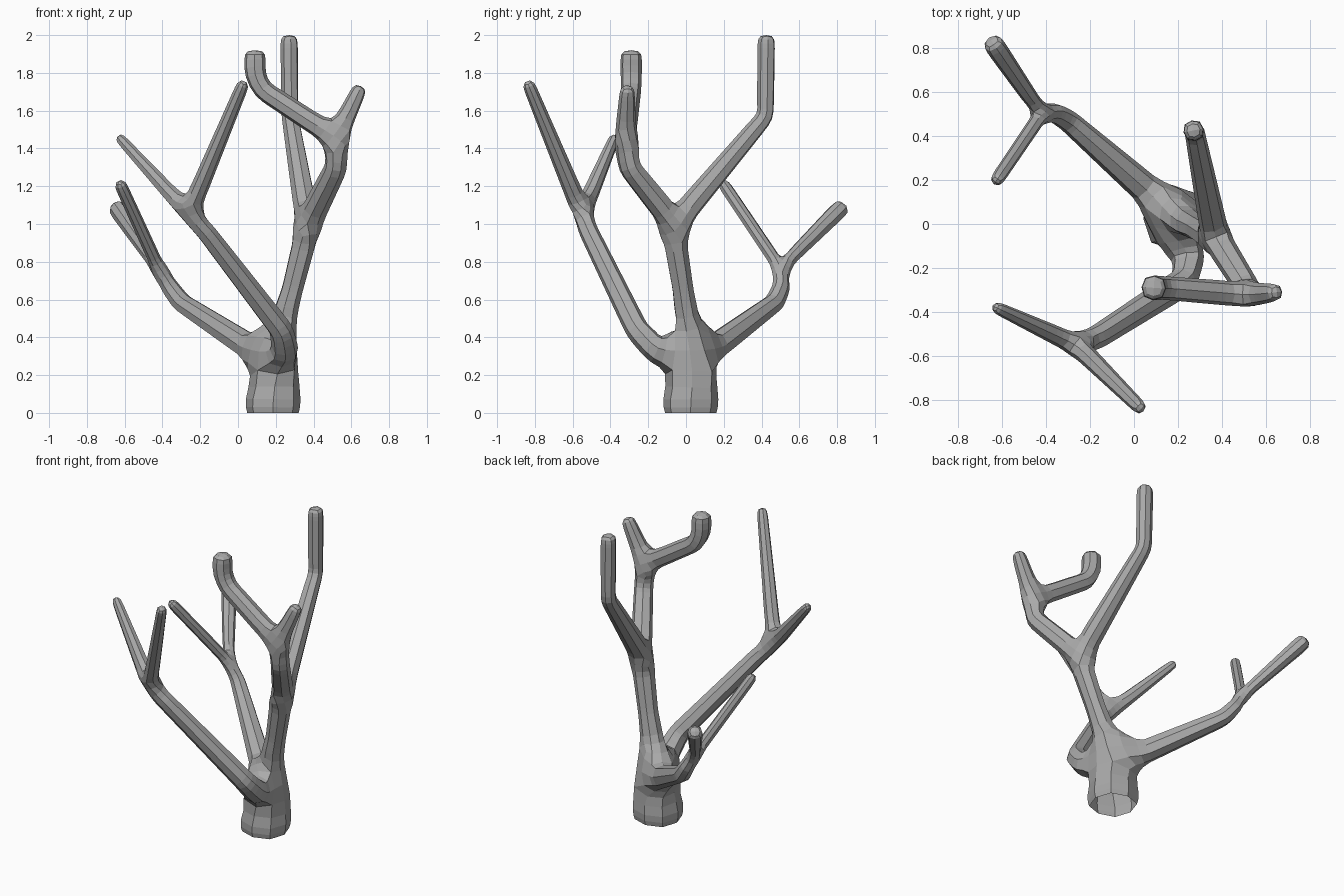
import bpy
import bmesh
from mathutils import Vector

default_cube = bpy.data.objects.get("Cube")
if default_cube:
    bpy.data.objects.remove(default_cube)

STEP = 0.15      # spacing of rings along a branch
TIP = 0.045      # length of the rounded end
TAPER = 0.82     # how far a tip narrows at its end

verts, radii, edges = [], [], []


def add_node(point, previous=None):
    """Add one (x, y, z, radius) skeleton node and link it to the previous one."""
    verts.append(Vector(point[:3]))
    radii.append(point[3])
    if previous is not None:
        edges.append((previous, len(verts) - 1))
    return len(verts) - 1


def grow(start, points, tip=False):
    """Grow a branch from a node through the points; return its last node."""
    last = start
    for i, point in enumerate(points):
        a = Vector((*verts[last], radii[last]))
        b = Vector(point)
        length = (b - a).to_3d().length
        count = max(1, round(length / STEP))
        stops = [k / count for k in range(1, count + 1)]
        if tip and i == len(points) - 1:
            stops.insert(-1, 1 - TIP / length)
        for t in stops:
            last = add_node(a.lerp(b, t), last)
    if tip:
        radii[last] *= TAPER
    return last


# Trunk
root = add_node((0.185, 0.025, 0, 0.136))
crown = grow(root, [(0.185, 0.025, 0.06, 0.15), (0.188, 0.025, 0.2, 0.133),
                    (0.182, 0.025, 0.33, 0.115)])

# Front branch with two twigs
front_fork = grow(crown, [(0.25, -0.16, 0.332, 0.073), (0.23, -0.26, 0.44, 0.062),
                          (-0.17, -0.515, 0.96, 0.051), (-0.26, -0.55, 1.055, 0.048)])
grow(front_fork, [(-0.635, -0.375, 1.465, 0.027)], tip=True)
grow(front_fork, [(0.033, -0.84, 1.755, 0.031)], tip=True)

# Back branch with two twigs
back_fork = grow(crown, [(0.065, 0.15, 0.348, 0.07), (-0.3, 0.47, 0.585, 0.05),
                         (-0.36, 0.505, 0.665, 0.045), (-0.42, 0.5, 0.765, 0.033)])
grow(back_fork, [(-0.65, 0.835, 1.1, 0.048)], tip=True)
grow(back_fork, [(-0.63, 0.19, 1.225, 0.031)], tip=True)

# Main stem, forking into a straight limb and a hooked limb
stem_fork = grow(crown, [(0.237, 0.01, 0.48, 0.068), (0.287, -0.015, 0.65, 0.057),
                         (0.35, -0.055, 0.9, 0.063), (0.37, -0.06, 1.0, 0.066)])
grow(stem_fork, [(0.275, 0.42, 1.57, 0.045), (0.27, 0.425, 2.0, 0.047)], tip=True)
hook_fork = grow(stem_fork, [(0.52, -0.3, 1.3, 0.057), (0.52, -0.322, 1.455, 0.057)])
grow(hook_fork, [(0.65, -0.31, 1.73, 0.038)], tip=True)
grow(hook_fork, [(0.13, -0.29, 1.71, 0.053), (0.09, -0.29, 1.79, 0.056),
                 (0.09, -0.29, 1.92, 0.058)], tip=True)

# Skin the skeleton
skeleton = bpy.data.meshes.new("skeleton")
skeleton.from_pydata(verts, edges, [])
tree = bpy.data.objects.new("bare_tree", skeleton)
bpy.context.collection.objects.link(tree)

skin = tree.modifiers.new("skin", "SKIN")
skin.use_x_symmetry = False
for index, node in enumerate(skeleton.skin_vertices[0].data):
    node.radius = (radii[index], radii[index])
    node.use_root = index == root

evaluated = tree.evaluated_get(bpy.context.evaluated_depsgraph_get())
mesh = bpy.data.meshes.new_from_object(evaluated)
tree.modifiers.clear()
tree.data = mesh
bpy.data.meshes.remove(skeleton)

# Leave the foot of the trunk open
bm = bmesh.new()
bm.from_mesh(mesh)
foot = [f for f in bm.faces if all(v.co.z < 0.02 for v in f.verts)]
bmesh.ops.delete(bm, geom=foot, context="FACES_ONLY")
bm.to_mesh(mesh)
bm.free()

# Bark colour
bark = bpy.data.materials.new("grey_bark")
bark.use_nodes = True
bark.diffuse_color = (0.4, 0.4, 0.4, 1)
bark.node_tree.nodes["Principled BSDF"].inputs["Base Color"].default_value = bark.diffuse_color
mesh.materials.clear()
mesh.materials.append(bark)

# Soften the skin once
soften = tree.modifiers.new("soften", "SUBSURF")
soften.levels = soften.render_levels = 1
soften.use_limit_surface = False
